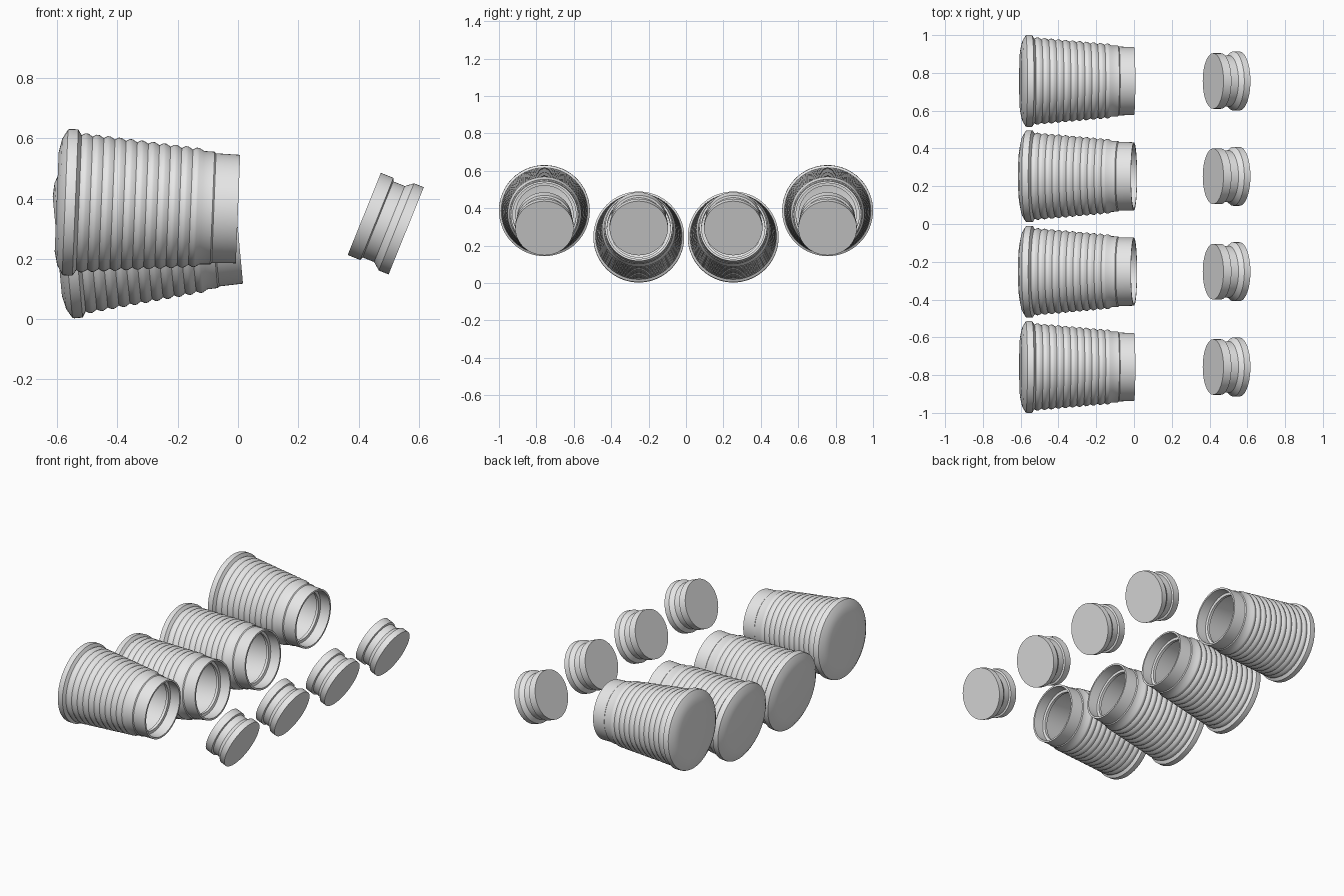
import bpy
import bmesh
from math import radians, tau
from mathutils import Vector

cube = bpy.data.objects.get("Cube")
if cube:
    bpy.data.objects.remove(cube, do_unlink=True)

grey = bpy.data.materials.new("light_grey")
grey.use_nodes = True
colour = (0.8, 0.8, 0.8, 1)
grey.diffuse_color = colour
grey.node_tree.nodes["Principled BSDF"].inputs["Base Color"].default_value = colour


def lathe(name, profile, sides=64):
    """Spin (along, radius) points about the x axis into a closed mesh."""
    bm = bmesh.new()
    verts = [bm.verts.new((t, 0, r)) for t, r in profile]
    edges = [bm.edges.new(pair) for pair in zip(verts, verts[1:])]
    bmesh.ops.spin(bm, geom=verts + edges, cent=(0, 0, 0), axis=(1, 0, 0),
                   angle=tau, steps=sides, use_merge=True)
    bmesh.ops.remove_doubles(bm, verts=bm.verts[:], dist=1e-5)
    bmesh.ops.recalc_face_normals(bm, faces=bm.faces[:])
    mesh = bpy.data.meshes.new(name)
    bm.to_mesh(mesh)
    bm.free()
    mesh.materials.append(grey)
    return mesh


def place(name, mesh, location, tilt):
    ob = bpy.data.objects.new(name, mesh)
    bpy.context.collection.objects.link(ob)
    ob.location = Vector(location)
    ob.rotation_euler.y = radians(tilt)
    return ob


# Cup: flat base, chamfered rim, ribbed taper, plain collar, hollow inside
base = [(-0.602, 0), (-0.602, 0.165), (-0.592, 0.21), (-0.574, 0.241),
        (-0.568, 0.243), (-0.54, 0.243), (-0.532, 0.23)]
ribs = []
rib_count = 11
start, end = -0.528, -0.12
pitch = (end - start) / rib_count
for i in range(rib_count):
    t = start + i * pitch
    r = 0.227 - 0.036 * i / rib_count
    ribs += [(t, r - 0.003), (t + 0.35 * pitch, r + 0.004),
             (t + 0.6 * pitch, r + 0.003)]
collar = [(end, 0.188), (-0.085, 0.187), (-0.08, 0.182), (0, 0.18)]
inside = [(0, 0.169), (-0.065, 0.169), (-0.068, 0.153), (-0.085, 0.153),
          (-0.09, 0.168), (-0.55, 0.215), (-0.585, 0.165), (-0.585, 0)]
cup_mesh = lathe("cup", base + ribs + collar + inside)

# Lid: inner disc, groove and wider outer flange
lid_mesh = lathe("lid", [(0, 0), (0, 0.147), (0.045, 0.147), (0.049, 0.136),
                         (0.09, 0.136), (0.115, 0.156), (0.15, 0.156),
                         (0.15, 0)])

# Four cups in a row, outer pair raised and dipping, inner pair rising
parts = []
for side, sign in (("left", -1), ("right", 1)):
    for row, y, z, tilt in (("outer", 0.757, 0.365, 2.3),
                            ("inner", 0.2525, 0.297, -5.3)):
        label = f"{row}_{'front' if sign < 0 else 'back'}"
        parts.append(place(f"cup_{label}", cup_mesh, (0, sign * y, z), tilt))
        parts.append(place(f"lid_{label}", lid_mesh,
                           (0.419, sign * y, 0.349), 22))

# Smooth shading with crisp rims
bpy.ops.object.select_all(action='DESELECT')
for ob in parts:
    ob.select_set(True)
bpy.context.view_layer.objects.active = parts[0]
bpy.ops.object.shade_smooth_by_angle(angle=radians(38))
